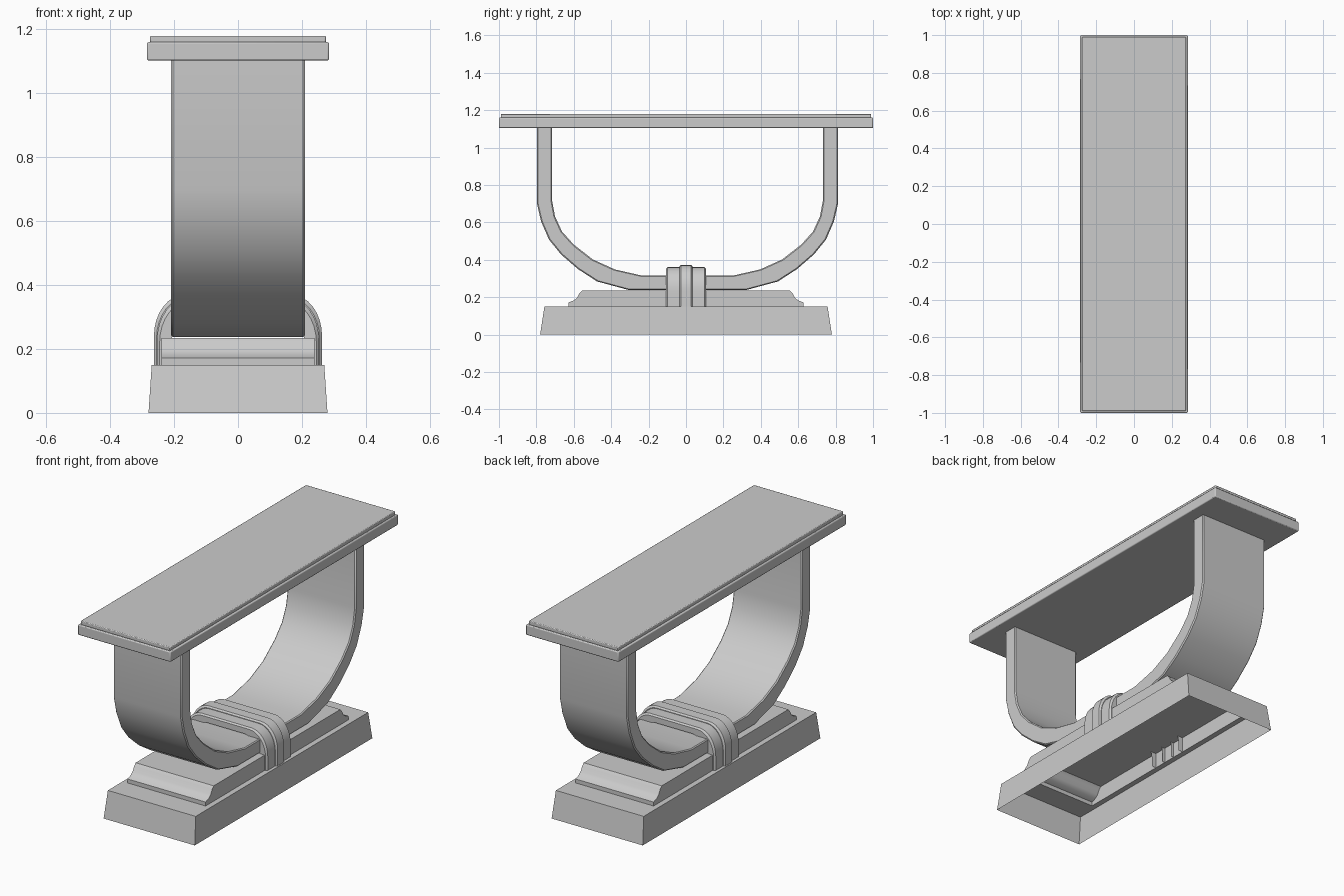
import bpy, bmesh
from math import sin, cos, pi, radians

cube = bpy.data.objects.get("Cube")
if cube:
    bpy.data.objects.remove(cube)

stone = bpy.data.materials.new("grey_stone")
stone.use_nodes = True
GREY = (0.6, 0.6, 0.6, 1)
stone.diffuse_color = GREY
stone.node_tree.nodes["Principled BSDF"].inputs["Base Color"].default_value = GREY


def finish(name, bm, bevel=0, segments=1, angle=60):
    """Turn a bmesh into a shaded object with an optional edge bevel."""
    mesh = bpy.data.meshes.new(name)
    bm.to_mesh(mesh)
    bm.free()
    mesh.materials.append(stone)
    obj = bpy.data.objects.new(name, mesh)
    bpy.context.collection.objects.link(obj)
    if bevel:
        mod = obj.modifiers.new("edge", 'BEVEL')
        mod.width, mod.segments = bevel, segments
        mod.limit_method, mod.angle_limit = 'ANGLE', radians(angle)
    bpy.ops.object.select_all(action='DESELECT')
    obj.select_set(True)
    bpy.context.view_layer.objects.active = obj
    bpy.ops.object.shade_smooth_by_angle(angle=radians(30))
    return obj


def slab(name, hx, hy, z0, z1, bevel):
    bm = bmesh.new()
    bmesh.ops.create_cube(bm, size=1)
    for v in bm.verts:
        v.co = (v.co.x * 2 * hx, v.co.y * 2 * hy, z0 if v.co.z < 0 else z1)
    finish(name, bm, bevel, 2)


def mirrored(points):
    """Complete a half profile given from one end to the middle."""
    return points + [(-a, b) for a, b in reversed(points)]


# Table top: moulded slab with a thin raised sheet
slab("top_slab", 0.285, 1.0, 1.103, 1.16, 0.005)
slab("top_sheet", 0.275, 0.99, 1.158, 1.18, 0.004)

# Hollow tapered base: outer walls and a top rim around the plinth opening
bm = bmesh.new()
rings = []
for hx, hy, z in ((0.28, 0.78, 0), (0.27, 0.757, 0.15), (0.24, 0.627, 0.15)):
    rings.append([bm.verts.new((sx * hx, sy * hy, z))
                  for sx, sy in ((-1, -1), (1, -1), (1, 1), (-1, 1))])
for low, high in zip(rings, rings[1:]):
    for i in range(4):
        j = (i + 1) % 4
        bm.faces.new((low[i], low[j], high[j], high[i]))
finish("base", bm)

# Plinth with coved ends, open underneath
half = [(0.627, 0.15), (0.627, 0.172), (0.6, 0.182), (0.582, 0.197),
        (0.57, 0.22), (0.556, 0.235)]
bm = bmesh.new()
sides = [[bm.verts.new((x, y, z)) for y, z in mirrored(half)] for x in (-0.24, 0.24)]
for a, b, c, d in zip(sides[0], sides[0][1:], sides[1][1:], sides[1]):
    bm.faces.new((a, b, c, d))
for side in sides:
    bm.faces.new(side)
bmesh.ops.recalc_face_normals(bm, faces=bm.faces)
finish("plinth", bm)

# U-shaped support strip
outer = [(0.805, 1.11), (0.805, 0.70), (0.783, 0.605), (0.741, 0.508),
         (0.676, 0.428), (0.586, 0.35), (0.484, 0.284), (0.313, 0.238)]
inner = [(0.725, 1.11), (0.725, 0.722), (0.708, 0.631), (0.671, 0.551),
         (0.608, 0.481), (0.505, 0.401), (0.388, 0.348), (0.243, 0.315)]
bm = bmesh.new()
strips = [[[bm.verts.new((x, y + 0.008, z)) for y, z in mirrored(p)]
           for p in (outer, inner)] for x in (-0.21, 0.21)]
(lo, li), (ro, ri) = strips
loop = [lo, li, ri, ro]
for p, q in zip(loop, loop[1:] + loop[:1]):
    for i in range(len(p) - 1):
        bm.faces.new((p[i], p[i + 1], q[i + 1], q[i]))
for end in (0, -1):
    bm.faces.new([p[end] for p in loop])
bmesh.ops.recalc_face_normals(bm, faces=bm.faces)
finish("support_strip", bm, 0.006)


def arch(hx, top, drop):
    """Half arch: vertical side, elliptical shoulder, flat crown."""
    rx, rz = 0.1, 0.13
    pts = [(hx, drop)]
    for i in range(9):
        t = i * pi / 16
        pts.append((hx - rx + rx * cos(t), top - rz + rz * sin(t)))
    return mirrored(pts)


def band(name, hy, hx, top):
    """Clasp wrapped over the strip, left open on its hidden inside."""
    r, bm = 0.008, bmesh.new()
    rows = []
    for y, inset in ((-hy, 0.04), (-hy, r), (r - hy, 0), (hy - r, 0), (hy, r), (hy, 0.04)):
        rows.append([bm.verts.new((x, y, z))
                     for x, z in arch(hx - inset, top - inset, 0.15)])
    for p, q in zip(rows, rows[1:]):
        for i in range(len(p) - 1):
            bm.faces.new((p[i], p[i + 1], q[i + 1], q[i]))
    bmesh.ops.recalc_face_normals(bm, faces=bm.faces)
    if max(bm.faces, key=lambda f: f.calc_center_median().z).normal.z < 0:
        bmesh.ops.reverse_faces(bm, faces=bm.faces)
    finish(name, bm)


# Wide clasp with a raised central rib
band("clasp_band", 0.108, 0.253, 0.36)
band("clasp_rib", 0.036, 0.263, 0.371)
